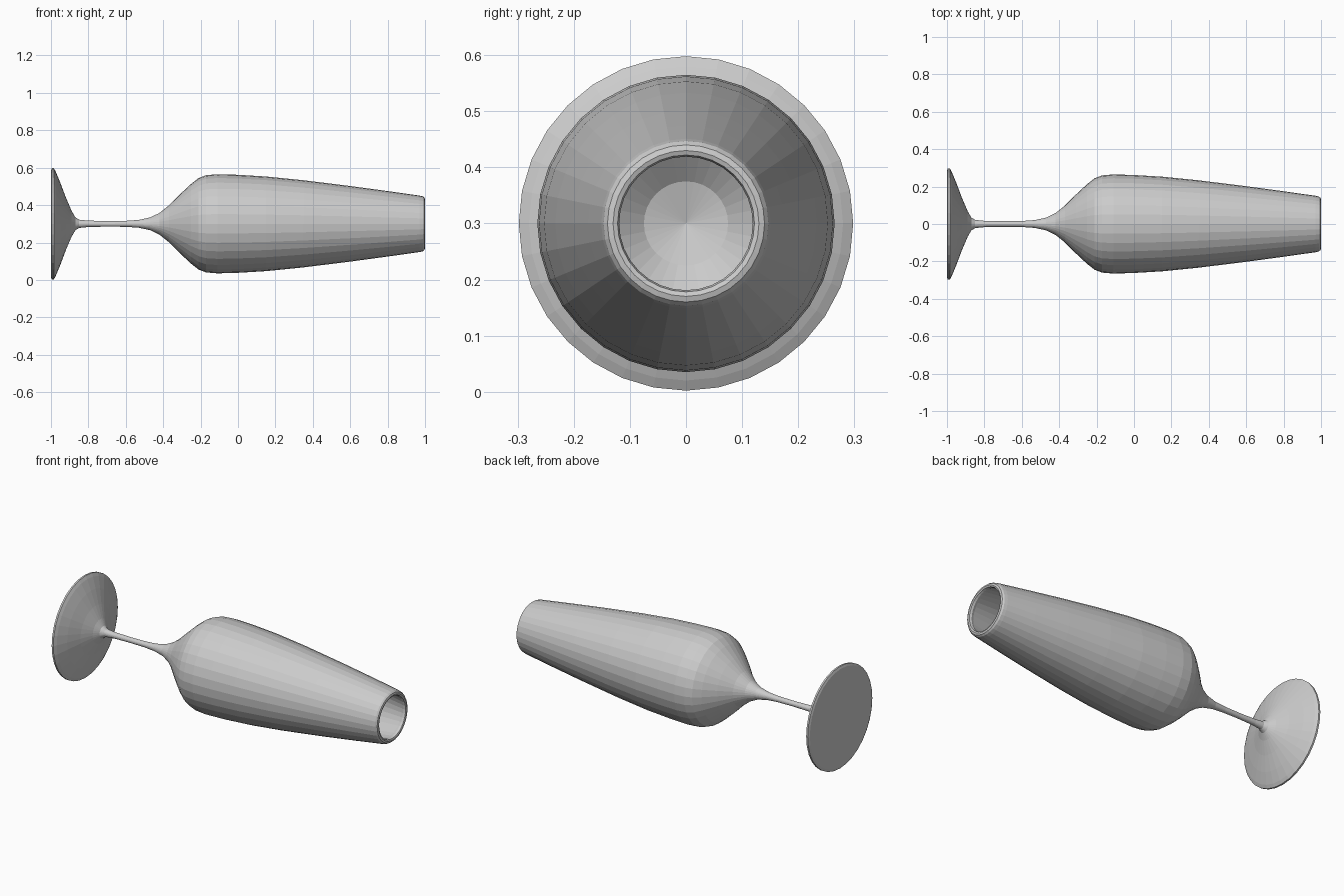
import bpy, bmesh, math
from mathutils import Vector

SIDES = 32
AXIS_HEIGHT = 0.3

cube = bpy.data.objects.get("Cube")
if cube:
    bpy.data.objects.remove(cube, do_unlink=True)

# Single plain grey colour
grey = bpy.data.materials.new("plain grey")
grey.use_nodes = True
colour = (0.6, 0.6, 0.6, 1)
grey.diffuse_color = colour
grey.node_tree.nodes["Principled BSDF"].inputs["Base Color"].default_value = colour


def lathe(name, profile):
    """Spin (x, radius) points around the lengthwise axis."""
    bm = bmesh.new()
    rings = []
    for x, r in profile:
        if r == 0:
            rings.append([bm.verts.new((x, 0, AXIS_HEIGHT))] * SIDES)
            continue
        ring = []
        for i in range(SIDES):
            a = math.tau * i / SIDES
            ring.append(bm.verts.new((x, r * math.sin(a), AXIS_HEIGHT + r * math.cos(a))))
        rings.append(ring)
    for low, high in zip(rings, rings[1:]):
        for i in range(SIDES):
            j = (i + 1) % SIDES
            corners = dict.fromkeys((low[i], low[j], high[j], high[i]))
            bm.faces.new(list(corners))
    bmesh.ops.recalc_face_normals(bm, faces=bm.faces)
    mesh = bpy.data.meshes.new(name)
    bm.to_mesh(mesh)
    bm.free()
    mesh.materials.append(grey)
    obj = bpy.data.objects.new(name, mesh)
    bpy.context.collection.objects.link(obj)
    return obj


# Foot, stem and hollow bowl are one continuous turned surface
foot = [(-0.99, 0), (-0.995, 0.15), (-1, 0.285), (-0.995, 0.298), (-0.985, 0.298),
        (-0.975, 0.28), (-0.95, 0.22), (-0.92, 0.14), (-0.89, 0.07), (-0.87, 0.035)]
stem = [(-0.85, 0.022), (-0.8, 0.017), (-0.7, 0.015), (-0.6, 0.016), (-0.53, 0.021)]
bowl = [(-0.47, 0.034), (-0.42, 0.058), (-0.37, 0.098), (-0.31, 0.158), (-0.25, 0.214),
        (-0.21, 0.245), (-0.17, 0.26), (-0.11, 0.265), (0, 0.262), (0.15, 0.253),
        (0.35, 0.233), (0.6, 0.202), (0.8, 0.175), (0.97, 0.151)]
rim = [(0.988, 0.147), (0.997, 0.14), (1, 0.13), (0.997, 0.122), (0.985, 0.119)]
inside = [(0.97, 0.124), (0.8, 0.151), (0.6, 0.179), (0.35, 0.211), (0.15, 0.231),
          (0, 0.24), (-0.11, 0.243), (-0.16, 0.238), (-0.2, 0.222), (-0.25, 0.185),
          (-0.31, 0.125), (-0.35, 0.075), (-0.37, 0)]
lathe("wine_glass", foot + stem + bowl + rim + inside)
